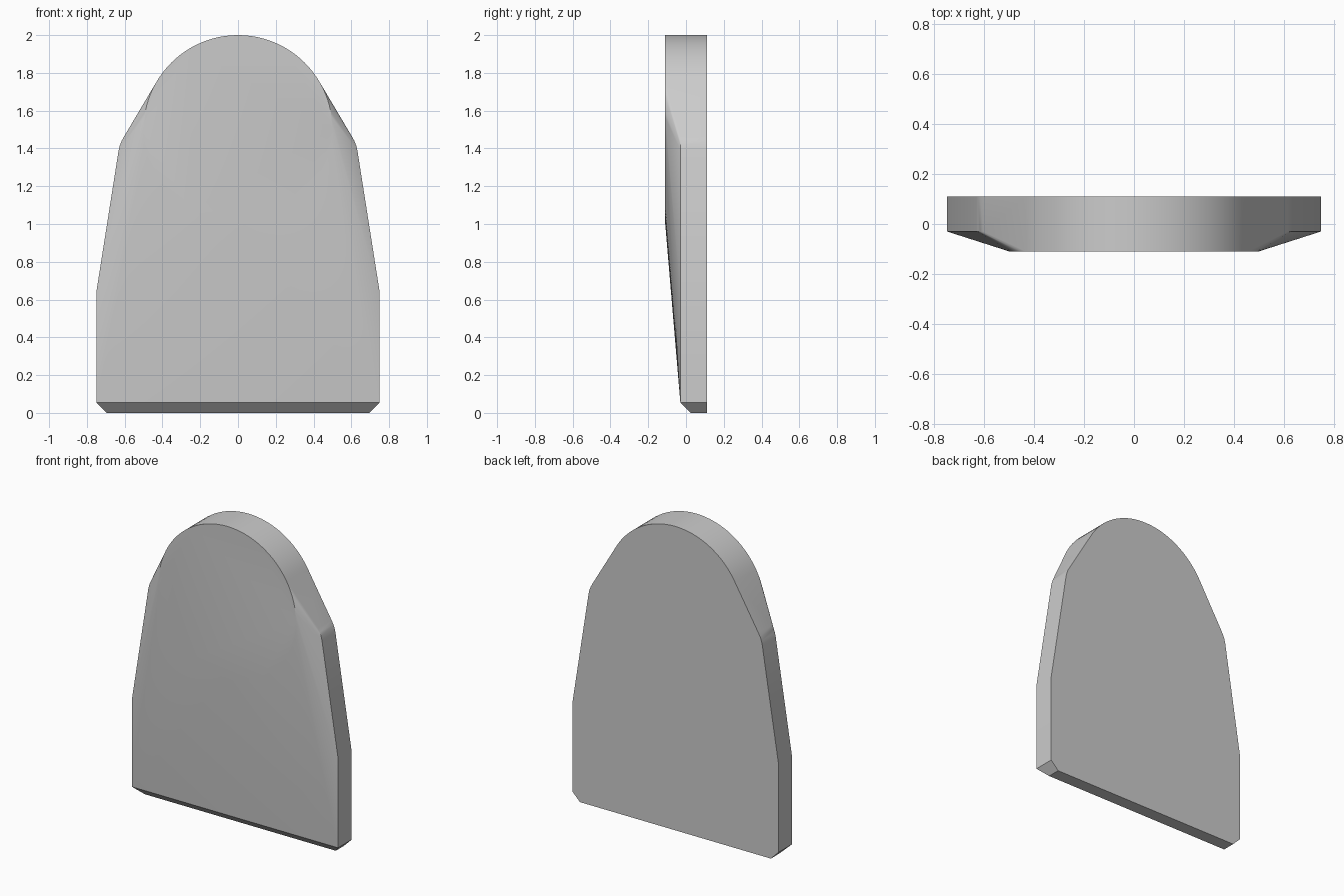
import bpy
import bmesh
import math

cube = bpy.data.objects.get("Cube")
if cube:
    bpy.data.objects.remove(cube, do_unlink=True)

BACK, FRONT, RIM = 0.11, -0.11, -0.03   # depths of back, raised disc, slab rim

mat = bpy.data.materials.new("plain_grey")
mat.use_nodes = True
grey = (0.6, 0.6, 0.6, 1)
mat.diffuse_color = grey
mat.node_tree.nodes["Principled BSDF"].inputs["Base Color"].default_value = grey

bm = bmesh.new()

# Round head: full-depth disc
STEPS = 96
for i in range(STEPS):
    a = 2 * math.pi * i / STEPS
    for y in (FRONT, BACK):
        bm.verts.new((0.5 * math.cos(a), y, 1.5 + 0.5 * math.sin(a)))

# Shouldered slab, with softened shoulders
profile = [(0.75, 0.055), (0.75, 0.64), (0.632, 1.39),
           (0.626, 1.415), (0.617, 1.438), (0.605, 1.46)]
for side in (-1, 1):
    for x, z in profile:
        for y in (RIM, BACK):
            bm.verts.new((side * x, y, z))
    # Chamfered foot
    for y in (0.025, BACK):
        bm.verts.new((side * 0.695, y, 0))

# Stretch one skin over the head, slab and foot
hull = bmesh.ops.convex_hull(bm, input=bm.verts[:])
junk = {g for g in hull["geom_interior"] + hull["geom_unused"]
        if isinstance(g, bmesh.types.BMVert)}
bmesh.ops.delete(bm, geom=list(junk), context="VERTS")
bmesh.ops.dissolve_limit(bm, angle_limit=math.radians(0.2),
                         verts=bm.verts[:], edges=bm.edges[:])
bmesh.ops.recalc_face_normals(bm, faces=bm.faces[:])

mesh = bpy.data.meshes.new("rounded_slab")
bm.to_mesh(mesh)
bm.free()
mesh.materials.append(mat)
slab = bpy.data.objects.new("rounded_slab", mesh)
bpy.context.collection.objects.link(slab)

bpy.ops.object.select_all(action="DESELECT")
slab.select_set(True)
bpy.context.view_layer.objects.active = slab
bpy.ops.object.shade_smooth_by_angle(angle=math.radians(30))
